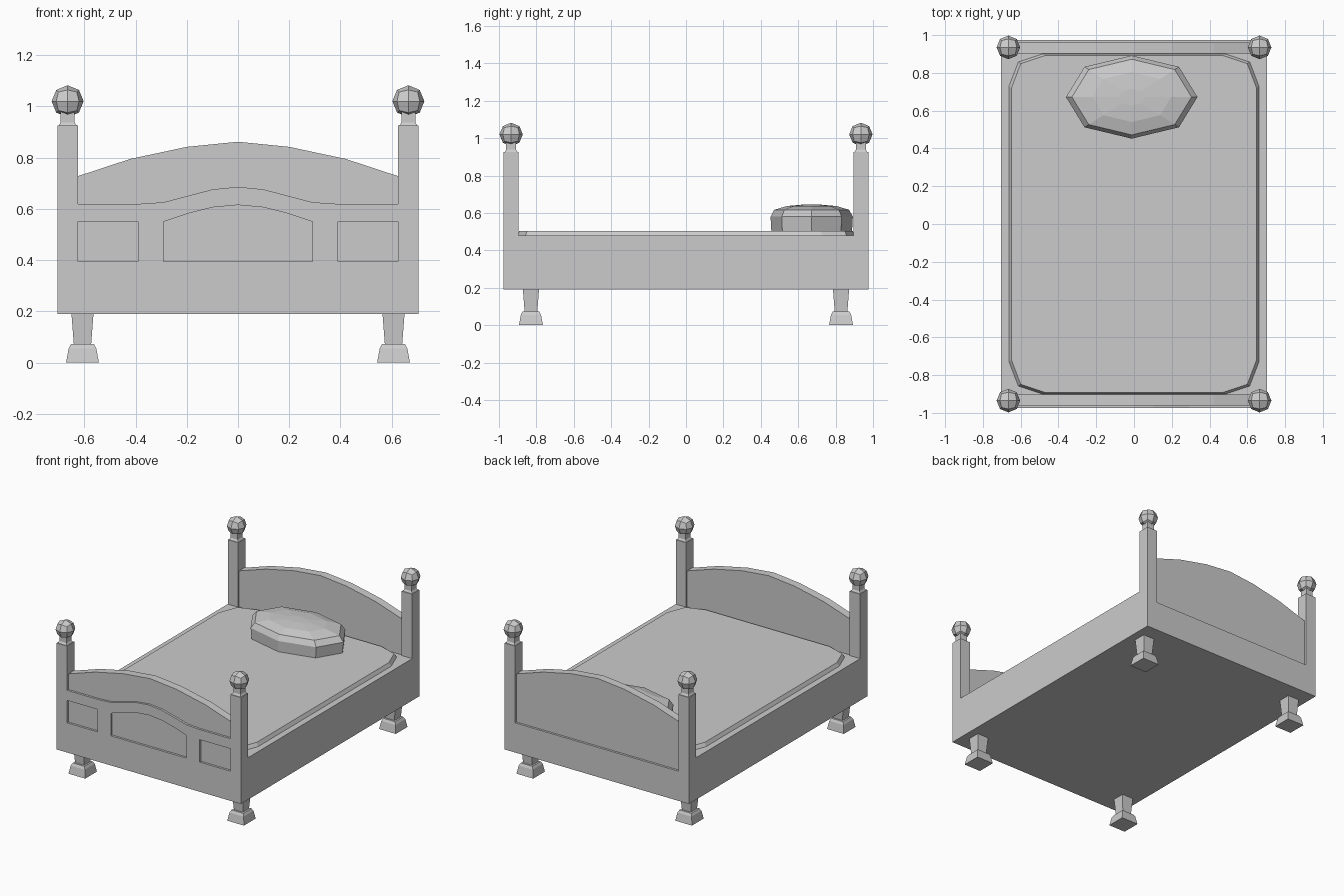
import bpy, bmesh
from mathutils import Vector

if "Cube" in bpy.data.objects:
    bpy.data.objects.remove(bpy.data.objects["Cube"])


def finish(name, bm):
    bmesh.ops.recalc_face_normals(bm, faces=bm.faces[:])
    mesh = bpy.data.meshes.new(name)
    bm.to_mesh(mesh)
    bm.free()
    ob = bpy.data.objects.new(name, mesh)
    bpy.context.collection.objects.link(ob)
    return ob


def loft(name, rings):
    """Skin matching rings of points and cap both ends."""
    bm = bmesh.new()
    rows = [[bm.verts.new(p) for p in ring] for ring in rings]
    n = len(rows[0])
    for a, b in zip(rows, rows[1:]):
        for i in range(n):
            j = (i + 1) % n
            bm.faces.new((a[i], a[j], b[j], b[i]))
    bm.faces.new(rows[0])
    bm.faces.new(rows[-1])
    return finish(name, bm)


def square(x, y, h, z):
    return [(x - h, y - h, z), (x + h, y - h, z), (x + h, y + h, z), (x - h, y + h, z)]


def turned(name, x, y, profile):
    """Square-section part from (half width, height) pairs."""
    return loft(name, [square(x, y, h, z) for h, z in profile])


def box(name, hx, hy, z0, z1):
    return loft(name, [[(-hx, -hy, z), (hx, -hy, z), (hx, hy, z), (-hx, hy, z)] for z in (z0, z1)])


def board(name, outline, y0, y1):
    """Extrude an x-z outline along y."""
    return loft(name, [[(x, y, z) for x, z in outline] for y in (y0, y1)])


def mirrored(half):
    """Left half of a profile, ending at x = 0, completed to the right."""
    return half + [(-x, z) for x, z in half[-2::-1]]


def ball(name, x, y, z, r):
    bm = bmesh.new()
    bmesh.ops.create_cube(bm, size=2)
    bmesh.ops.subdivide_edges(bm, edges=bm.edges[:], cuts=1, use_grid_fill=True)
    for v in bm.verts:
        v.co = Vector((x, y, z)) + v.co.normalized() * r
    return finish(name, bm)


# Bed frame: full lower box, upper box stops at the end boards
box("lower_frame", 0.705, 0.975, 0.19, 0.395)
box("upper_frame", 0.705, 0.905, 0.395, 0.48)

# Posts with necks and ball finials, and the feet
for sy, end in ((-1, "front"), (1, "back")):
    for sx, side in ((-1, "left"), (1, "right")):
        tag = f"{end}_{side}"
        px, py = sx * 0.665, sy * 0.935
        turned(f"{tag}_post", px, py, [(0.04, 0.39), (0.04, 0.925)])
        turned(f"{tag}_post_neck", px, py, [(0.035, 0.925), (0.027, 0.938), (0.027, 0.98)])
        ball(f"{tag}_finial", px, py, 1.02, 0.0625)
        turned(f"{tag}_leg", sx * 0.607, sy * 0.829,
               [(0.064, 0), (0.054, 0.055), (0.045, 0.072), (0.034, 0.073), (0.043, 0.19)])

# Arched end boards, recessed behind the posts
arch = mirrored([(-0.627, 0.727), (-0.42, 0.795), (-0.2, 0.842), (0, 0.862)])
outline = [(0.627, 0.39), (-0.627, 0.39)] + arch
board("footboard", outline, -0.96, -0.903)
board("headboard", outline, 0.903, 0.96)

# Raised trim on the footboard that leaves three sunken panels
top = mirrored([(-0.627, 0.62), (-0.38, 0.62), (-0.29, 0.626), (-0.1, 0.676), (0, 0.686)])
low = mirrored([(-0.627, 0.55), (-0.39, 0.55), (-0.39, 0.395), (-0.29, 0.395), (-0.29, 0.55),
                (-0.195, 0.582), (-0.1, 0.606), (0, 0.615)])
board("footboard_trim", top + low[::-1], -0.975, -0.958)

# Mattress with clipped corners and a sloped edge
quarter = [(0.665, 0.73), (0.615, 0.86), (0.485, 0.903)]
plan = (quarter + [(-x, y) for x, y in quarter[::-1]]
        + [(-x, -y) for x, y in quarter] + [(x, -y) for x, y in quarter[::-1]])
loft("mattress", [[(x * k, y * m, z) for x, y in plan]
                  for k, m, z in ((1, 1, 0.475), (0.975, 0.987, 0.504))])

# Eight-sided pillow
rim = [(-0.348, 0), (-0.25, -0.16), (0, -0.22), (0.25, -0.16),
       (0.348, 0), (0.25, 0.16), (0, 0.22), (-0.25, 0.16)]
loft("pillow", [[(-0.012 + x * k, 0.672 + y * k, z) for x, y in rim]
                for k, z in ((0.98, 0.5), (1, 0.58), (0.91, 0.617), (0.6, 0.637), (0.2, 0.645))])
